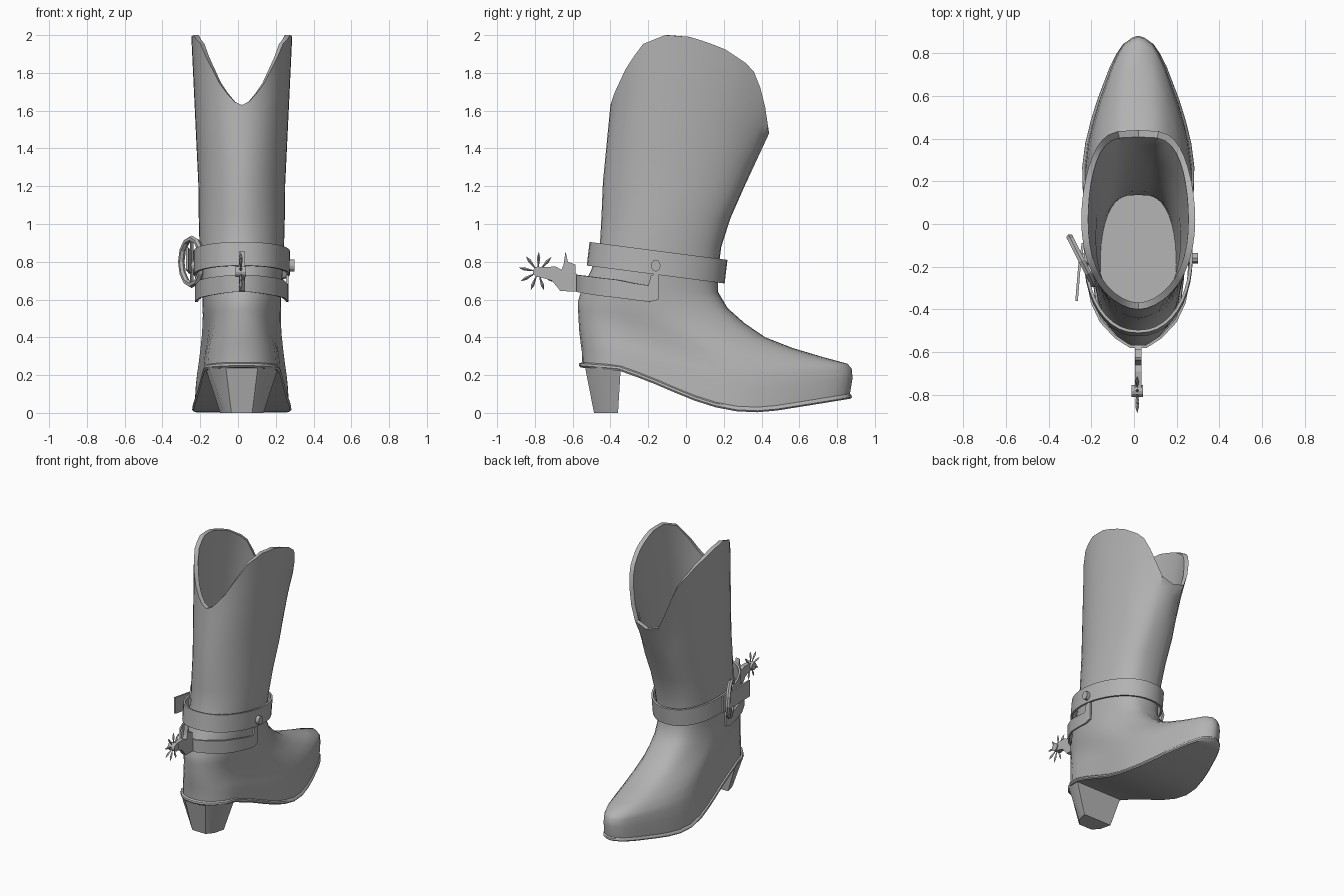
import bpy, bmesh
from math import sin, cos, pi, radians
from mathutils import Vector

if "Cube" in bpy.data.objects:
    bpy.data.objects.remove(bpy.data.objects["Cube"])

CX = 0.02      # the boot sits slightly off the centre line
N = 40         # sides of every boot ring


def table(pts, v):
    """Linear lookup in a list of (key, value) pairs."""
    if v <= pts[0][0]:
        return pts[0][1]
    for (a, fa), (b, fb) in zip(pts, pts[1:]):
        if v <= b:
            return fa + (fb - fa) * (v - a) / (b - a)
    return pts[-1][1]


def make(name, verts, faces, smooth=True, angle=40):
    me = bpy.data.meshes.new(name)
    me.from_pydata([tuple(v) for v in verts], [], faces)
    bm = bmesh.new()
    bm.from_mesh(me)
    bmesh.ops.recalc_face_normals(bm, faces=bm.faces)
    bm.to_mesh(me)
    bm.free()
    ob = bpy.data.objects.new(name, me)
    bpy.context.collection.objects.link(ob)
    if smooth:
        bpy.ops.object.select_all(action='DESELECT')
        ob.select_set(True)
        bpy.context.view_layer.objects.active = ob
        bpy.ops.object.shade_smooth_by_angle(angle=radians(angle))
    return ob


def loft(name, rings, closed=False, smooth=True, strips=False):
    """Skin a list of equal rings; cap the ends (optionally in cross strips), or join last to first."""
    n, m = len(rings[0]), len(rings)
    verts = [p for r in rings for p in r]
    faces = [(k * n + i, k * n + (i + 1) % n, (k + 1) % m * n + (i + 1) % n, (k + 1) % m * n + i)
             for k in range(m if closed else m - 1) for i in range(n)]
    for b in () if closed else (0, (m - 1) * n):
        if strips:
            faces += [(b, b + 1, b + n - 1), (b + n // 2 - 1, b + n // 2, b + n // 2 + 1)]
            faces += [(b + i, b + i + 1, b + n - i - 1, b + n - i) for i in range(1, n // 2 - 1)]
        else:
            faces.append(tuple(range(b, b + n)))
    return make(name, verts, faces, smooth)


# Boot: sole curve, sole outline and scalloped rim
SOLE = [(-.56, .24), (-.36, .225), (-.22, .175), (-.1, .125), (0, .08), (.1, .045),
        (.18, .022), (.27, .007), (.36, .001), (.46, .008), (.6, .03), (.88, .075)]
OUTLINE = [(0, 0), (.006, .22), (.03, .48), (.1, .72), (.2, .79), (.3, .84), (.4, .91), (.55, 1),
           (.68, .91), (.8, .71), (.92, .46), (.97, .3), (.99, .18), (1, 0)]
RIM = [(-.40, 1.63), (-.385, 1.68), (-.32, 1.82), (-.235, 1.95), (-.11, 2), (.03, 1.99),
       (.20, 1.93), (.35, 1.83), (.41, 1.68), (.44, 1.48)]


def ring(yb, zb, yf, zf, w, blend, bend, rim=False):
    """Ring from back (yb, zb) to front (yf, zf): sole-shaped at blend 0, shaft-shaped at 1."""
    pts = []
    for i in range(N):
        t = 2 * pi * i / N
        u = (1 - cos(t)) / 2
        y = yb + (yf - yb) * u
        shaft = abs(sin(t)) ** (1.05 - (.5 if rim else .35) * u)
        half = w * ((1 - blend) * table(OUTLINE, u) + blend * shaft)
        base = table(SOLE, yb) * (1 - u) + table(SOLE, yf) * u
        z = zb + (zf - zb) * u + bend * (table(SOLE, y) - base)
        if rim:
            z = table(RIM, y)
        pts.append(Vector((CX + (half if sin(t) >= 0 else -half), y, z)))
    return pts


ROWS = [
    (-.558, .24, .87, .075, .261, 0, 1), (-.568, .25, .878, .083, .268, 0, 1),
    (-.565, .262, .876, .095, .265, 0, 1),
    (-.55, .268, .868, .101, .255, 0, 1), (-.552, .33, .882, .185, .249, 0, .8),
    (-.558, .37, .877, .235, .241, 0, .6), (-.56, .39, .855, .26, .234, 0, .45),
    (-.565, .43, .72, .297, .225, .15, .3), (-.568, .48, .56, .345, .216, .35, .15),
    (-.57, .52, .42, .40, .211, .55, .05), (-.572, .55, .31, .475, .208, .75, 0),
    (-.572, .59, .22, .555, .208, .9, 0), (-.55, .66, .17, .64, .21, 1, 0),
    (-.50, .76, .168, .74, .217, 1, 0), (-.455, .90, .187, .88, .224, 1, 0),
    (-.447, 1.05, .235, 1.03, .228, 1, 0), (-.44, 1.22, .31, 1.2, .23, 1, 0)]
rings = [ring(*r) for r in ROWS]
low, top = rings[-1], ring(-.40, 0, .44, 0, .267, 1, 0, True)
for k in (.25, .5, .75):
    rings.append([a.lerp(b, k) for a, b in zip(low, top)])
rings.append(top)


def inset(r, d=.032):
    c = Vector((CX, sum(p.y for p in r) / N, 0))
    out = []
    for p in r:
        q = Vector((p.x - c.x, p.y - c.y, 0))
        out.append(p - q.normalized() * d)
    return out


# Inner lining runs back down from the rim to a floor in the ankle
rings += [inset(r) for r in reversed(rings[12:])]
loft("boot", rings, strips=True)

# Stacked heel
heel_top = [(.195, -.345), (.175, -.46), (.085, -.535)]
heel_low = [(.115, -.36), (.095, -.44), (.055, -.487)]
loft("heel", [[(CX + x, y, z) for x, y in h] + [(CX - x, y, z) for x, y in reversed(h)]
              for h, z in ((heel_low, 0), (heel_top, .245))], smooth=True)


# Ankle strap: tilted thin band
def strap_section(i, n=40):
    t = 2 * pi * i / n
    sx, sy = sin(t), -cos(t)
    shape = (1 if sx >= 0 else -1) * abs(sx) ** .9
    pts = []
    for g, h in ((0, -.0625), (0, .0625), (-.014, .0625), (-.014, -.0625)):
        y = (.365 + g) * sy
        pts.append((CX + (.255 + g) * shape, -.153 + y + h * .12, .795 - .13 * y + h))
    return pts


loft("ankle_strap", [strap_section(i) for i in range(40)], closed=True)

# Spur yoke: U-shaped band round the heel with raised front ends
half_path = [(.248, -.145, .60, .735), (.248, -.185, .59, .73), (.247, -.20, .588, .675),
             (.241, -.27, .597, .685), (.222, -.37, .61, .705), (.18, -.46, .62, .715),
             (.11, -.535, .632, .725), (.04, -.58, .64, .73)]
path = half_path + [(-x, y, a, b) for x, y, a, b in reversed(half_path)]
sections = []
for x, y, a, b in path:
    o = Vector((x, y + .15, 0)).normalized() * .014
    sections.append([(CX + x, y, a), (CX + x, y, b), (CX + x - o.x, y - o.y, b), (CX + x - o.x, y - o.y, a)])
loft("spur_yoke", sections)

# Spur shank with its upright spike
shank = [(-.57, .642), (-.665, .645), (-.71, .70), (-.785, .722), (-.785, .77), (-.69, .775),
         (-.66, .757), (-.648, .785), (-.638, .855), (-.625, .80), (-.585, .785), (-.585, .74), (-.57, .73)]
loft("spur_shank", [[(CX + s, y, z) for y, z in shank] for s in (-.016, .016)], smooth=False)


def disc(name, x, y, z, r, depth, sides=12, tall=1):
    bpy.ops.mesh.primitive_cylinder_add(vertices=sides, radius=r, depth=depth,
                                        location=(x, y, z), rotation=(0, pi / 2, 0))
    bpy.context.object.name = name
    bpy.context.object.scale.x = tall


# Rowel: hub and tapered spikes
HY, HZ = -.783, .747
disc("rowel_hub", CX - .005, HY, HZ, .028, .055)
verts, faces = [], []
for i in range(9):
    a = 2 * pi * (i + .2) / 9
    d, s = Vector((0, cos(a), sin(a))), Vector((0, -sin(a), cos(a)))
    o, b = Vector((CX - .005, HY, HZ)), len(verts)
    x = Vector((1, 0, 0))
    mid = o + d * .075
    verts += [o + d * .005, mid + s * .009, mid + x * .009, mid - s * .009, mid - x * .009, o + d * .105]
    for j in range(4):
        p, q = b + 1 + j, b + 1 + (j + 1) % 4
        faces += [(b, p, q), (b + 5, q, p)]
make("rowel_spikes", verts, faces, smooth=False)

# Rivets joining strap and yoke
for s, side in ((1, "right"), (-1, "left")):
    disc("rivet_" + side, CX + s * .262, -.16, .78, .025, .035, tall=1.25)

# Buckle ring, its bar, and the loose strap end
BUCKLE = (-.245, -.172, .80)
bpy.ops.mesh.primitive_torus_add(major_segments=12, minor_segments=6, major_radius=.122,
                                 minor_radius=.017, location=BUCKLE, rotation=(0, pi / 2, radians(27)))
bpy.context.object.name = "buckle_ring"
bpy.ops.mesh.primitive_cylinder_add(vertices=8, radius=.01, depth=.25, location=BUCKLE)
bpy.context.object.name = "buckle_bar"
tail = [(-.245, -.09), (-.262, -.2), (-.275, -.36)]
loft("strap_end", [[(x, y, .735 - .1 * (y + .15)), (x, y, .855 - .1 * (y + .15)),
                    (x + .012, y, .855 - .1 * (y + .15)), (x + .012, y, .735 - .1 * (y + .15))]
                   for x, y in tail])

# One darker grey for every part
grey = bpy.data.materials.new("dark_grey")
grey.diffuse_color = (.45, .45, .45, 1)
grey.use_nodes = True
grey.node_tree.nodes["Principled BSDF"].inputs["Base Color"].default_value = grey.diffuse_color
for ob in bpy.data.objects:
    ob.data.materials.append(grey)
